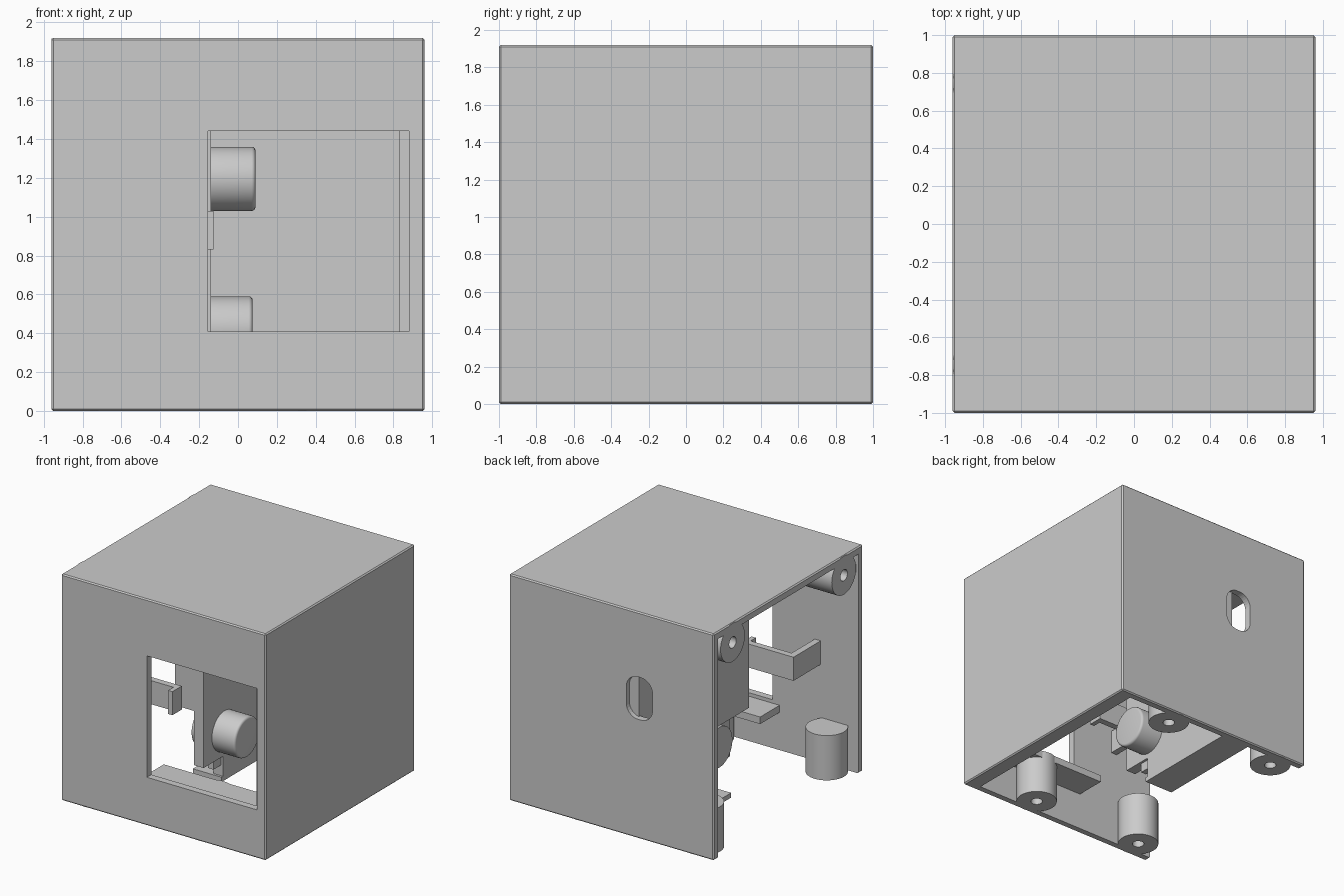
import bpy, bmesh, math
from mathutils import Matrix, Vector

cube = bpy.data.objects.get("Cube")
if cube:
    bpy.data.objects.remove(cube, do_unlink=True)

# One grey plastic for everything
grey = bpy.data.materials.new("grey plastic")
grey.use_nodes = True
grey.diffuse_color = (0.6, 0.6, 0.6, 1)
grey.node_tree.nodes["Principled BSDF"].inputs["Base Color"].default_value = (0.6, 0.6, 0.6, 1)


def finish(name, bm):
    mesh = bpy.data.meshes.new(name)
    bm.to_mesh(mesh)
    bm.free()
    mesh.materials.append(grey)
    obj = bpy.data.objects.new(name, mesh)
    bpy.context.collection.objects.link(obj)
    return obj


def box(name, x, y, z, bevel=0.0, segments=1, along=None):
    """Box from (min, max) ranges; bevels all edges or those along one axis."""
    bm = bmesh.new()
    bmesh.ops.create_cube(bm, size=1)
    for v in bm.verts:
        v.co = Vector([r[0] if c < 0 else r[1] for c, r in zip(v.co, (x, y, z))])
    if bevel:
        edges = [e for e in bm.edges if along is None
                 or abs((e.verts[0].co - e.verts[1].co).normalized()[along]) > 0.9]
        bmesh.ops.bevel(bm, geom=edges, offset=bevel, segments=segments,
                        profile=0.5, affect='EDGES')
    return finish(name, bm)


def cylinder(name, start, length, radius, axis, bevel=0.0):
    """Cylinder growing from start along +x or +z."""
    bm = bmesh.new()
    bmesh.ops.create_cone(bm, cap_ends=True, segments=48, radius1=radius,
                          radius2=radius, depth=length,
                          matrix=Matrix.Translation((0, 0, length / 2)))
    if bevel:
        rim = [e for e in bm.edges if all(v.co.z > length * 0.9 for v in e.verts)]
        bmesh.ops.bevel(bm, geom=rim, offset=bevel, segments=4,
                        profile=0.5, affect='EDGES')
    if axis == 'x':
        bm.transform(Matrix.Rotation(math.pi / 2, 4, 'Y'))
    bm.transform(Matrix.Translation(start))
    return finish(name, bm)


def activate(obj):
    bpy.ops.object.select_all(action='DESELECT')
    obj.select_set(True)
    bpy.context.view_layer.objects.active = obj


def cut(obj, cutter):
    cutter.hide_render = True
    mod = obj.modifiers.new("cut", 'BOOLEAN')
    mod.operation, mod.solver, mod.object = 'DIFFERENCE', 'EXACT', cutter
    activate(obj)
    bpy.ops.object.modifier_apply(modifier=mod.name)
    bpy.data.objects.remove(cutter, do_unlink=True)


def smooth(obj):
    activate(obj)
    bpy.ops.object.shade_smooth_by_angle(angle=math.radians(35))


# Shell: open underneath and on the -x side
INNER = 0.94
shell = box("outer_shell", (-0.96, 0.96), (-1, 1), (0, 1.92), bevel=0.01)
cut(shell, box("cavity", (-1.2, 0.83), (-INNER, INNER), (-0.2, 1.86)))
cut(shell, box("window", (-0.155, 0.88), (-1.2, -0.935), (0.41, 1.44)))
cut(shell, box("port", (-0.386, -0.14), (0.9, 1.2), (1.01, 1.37),
               bevel=0.11, segments=8, along=1))

# Screw bosses: four face down, two face the open side
spots = []
for side, y in (("front", -1), ("back", 1)):
    spots += [(f"{side}_bottom_boss_inner", (0.33, 0.83 * y, 0), 'z'),
              (f"{side}_bottom_boss_outer", (-0.74, 0.83 * y, 0), 'z'),
              (f"{side}_top_boss", (-0.96, 0.745 * y, 1.755), 'x')]
for name, start, axis in spots:
    boss = cylinder(name, start, 0.38, 0.163, axis)
    back = Vector((0.1, 0, 0) if axis == 'x' else (0, 0, 0.1))
    cut(boss, cylinder("screw_hole", Vector(start) - back, 0.4, 0.047, axis))
    smooth(boss)

# Shelf under the window
box("window_shelf", (-0.22, 0.85), (-0.96, -0.68), (0.32, 0.38))

# Clip arm beside the window: root, arm and hooked end
box("clip_root", (-0.606, -0.55), (-0.96, -0.575), (0.83, 1.03))
box("clip_arm", (-0.606, -0.125), (-0.63, -0.575), (0.83, 1.03))
box("clip_hook", (-0.165, -0.125), (-0.70, -0.575), (0.83, 1.03))

# Divider carrying the knobs
box("divider_front", (-0.23, -0.14), (-0.26, 0.0), (0.21, 1.88))
box("divider_back", (-0.23, -0.14), (0.0, 0.96), (0, 1.88))
box("divider_block", (-0.41, -0.14), (-0.26, 0.2), (0.67, 1.88))
box("divider_foot", (-0.41, -0.14), (-0.02, 0.96), (0, 0.04))
box("divider_tab", (-0.21, -0.16), (-0.1, 0.0), (0.13, 0.22))

# Knobs with rounded ends
smooth(cylinder("upper_knob", (-0.30, 0.05, 1.195), 0.39, 0.165, 'x', bevel=0.02))
smooth(cylinder("lower_knob", (-0.33, 0.02, 0.42), 0.405, 0.17, 'x', bevel=0.02))
